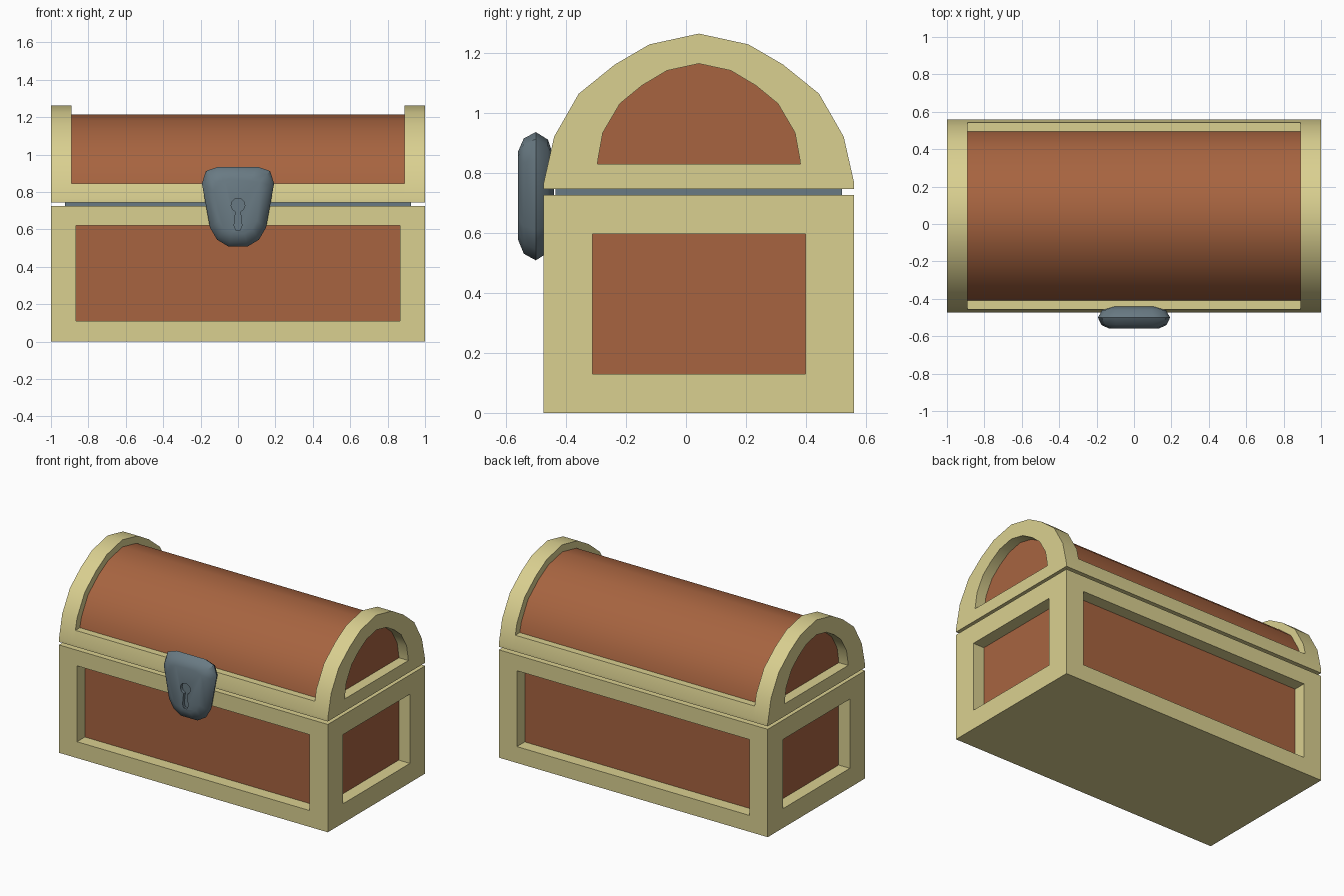
import bpy, bmesh, math
from mathutils import Vector

if "Cube" in bpy.data.objects:
    bpy.data.objects.remove(bpy.data.objects["Cube"])

CY = 0.043  # middle of the chest in y


def colour(name, rgb):
    m = bpy.data.materials.new(name)
    m.diffuse_color = (*rgb, 1)
    m.use_nodes = True
    m.node_tree.nodes["Principled BSDF"].inputs["Base Color"].default_value = m.diffuse_color
    return m


TRIM = colour("pale_trim", (0.70, 0.63, 0.28))
WOOD = colour("red_brown_wood", (0.386, 0.127, 0.051))
IRON = colour("grey_iron", (0.141, 0.195, 0.228))


def finish(name, bm, mats):
    bmesh.ops.recalc_face_normals(bm, faces=bm.faces)
    me = bpy.data.meshes.new(name)
    bm.to_mesh(me)
    bm.free()
    for m in mats:
        me.materials.append(m)
    ob = bpy.data.objects.new(name, me)
    bpy.context.collection.objects.link(ob)
    return ob


def smooth(ob, angle=30):
    bpy.ops.object.select_all(action='DESELECT')
    ob.select_set(True)
    bpy.context.view_layer.objects.active = ob
    bpy.ops.object.shade_smooth_by_angle(angle=math.radians(angle))


def loft(name, loops, mats, end_mat=0):
    """Skin a row of equal-length closed loops and cap both ends."""
    bm = bmesh.new()
    rings = [[bm.verts.new(p) for p in loop] for loop in loops]
    n = len(rings[0])
    for a, b in zip(rings, rings[1:]):
        for i in range(n):
            j = (i + 1) % n
            bm.faces.new((a[i], a[j], b[j], b[i]))
    bm.faces.new(rings[0])
    bm.faces.new(rings[-1]).material_index = end_mat
    return finish(name, bm, mats)


def box(bm, lo, hi):
    lo, hi = Vector(lo), Vector(hi)
    for v in bmesh.ops.create_cube(bm, size=1)["verts"]:
        v.co = (lo + hi) / 2 + v.co * (hi - lo)


def mirrored(half):
    """Half outline (+ side, bottom to top) to a closed outline."""
    return half + [(-u, w) for u, w in reversed(half) if u > 1e-6]


def along_x(half, x):
    return [(x, CY + u, w) for u, w in mirrored(half)]


# chest body with a recessed wooden panel on each of its four sides
bm = bmesh.new()
box(bm, (-1, CY - 0.517, 0), (1, CY + 0.517, 0.725))
bm.normal_update()
for f in [f for f in bm.faces if abs(f.normal.z) < 0.5]:
    nrm = f.normal.copy()
    bmesh.ops.inset_individual(bm, faces=[f], thickness=0.1)
    c = f.calc_center_median()
    for v in f.verts:
        if abs(nrm.y) > 0.5:
            v.co.x = math.copysign(0.865, v.co.x)
            v.co.z = 0.62 if v.co.z > c.z else 0.11
        else:
            v.co.y = CY + math.copysign(0.355, v.co.y - CY)
            v.co.z = 0.595 if v.co.z > c.z else 0.13
    floor = bmesh.ops.extrude_discrete_faces(bm, faces=[f])["faces"][0]
    bmesh.ops.translate(bm, verts=floor.verts, vec=nrm * -0.083)
    floor.material_index = 1
finish("chest_body", bm, [TRIM, WOOD])

# dark core showing in the gap under the lid
bm = bmesh.new()
box(bm, (-0.925, CY - 0.477, 0.70), (0.925, CY + 0.477, 0.77))
finish("inner_core", bm, [IRON])

# arched lid ends with recessed wooden panels
outer = [(0.517, 0.745), (0.517, 0.766), (0.482, 0.92), (0.40, 1.063),
         (0.28, 1.16), (0.165, 1.227), (0, 1.263)]
inner = [(0.338, 0.828), (0.336, 0.845), (0.32, 0.933), (0.263, 1.03),
         (0.19, 1.09), (0.106, 1.14), (0, 1.163)]
for side, s in (("left", -1), ("right", 1)):
    smooth(loft(side + "_lid_end",
                [along_x(outer, s * 0.89), along_x(outer, s),
                 along_x(inner, s), along_x(inner, s * 0.93)],
                [TRIM, WOOD], end_mat=1))

# lid rim and rounded wooden barrel between the ends
rim = [(0.517, 0.745), (0.517, 0.766), (0.499, 0.845)]
smooth(loft("lid_rim", [along_x(rim, -0.89), along_x(rim, 0.89)], [TRIM]))
barrel = [(0.453, 0.84), (0.435, 0.91), (0.365, 1.033), (0.255, 1.122),
          (0.15, 1.183), (0, 1.215)]
smooth(loft("lid_barrel", [along_x(barrel, -0.89), along_x(barrel, 0.89)], [WOOD]))

# rounded lock plate
plate = mirrored([(0.05, 0.508), (0.112, 0.545), (0.15, 0.61),
                  (0.193, 0.845), (0.172, 0.912), (0.105, 0.935)])
lock = loft("lock_plate",
            [[(u * k, y, 0.728 + (w - 0.728) * k) for u, w in plate]
             for y, k in ((-0.44, 0.6), (-0.46, 0.88), (-0.50, 1),
                          (-0.54, 0.9), (-0.56, 0.68))], [IRON])

# keyhole cut into the lock
hole = [(0.037 * math.cos(math.radians(a)), 0.73 + 0.037 * math.sin(math.radians(a)))
        for a in range(-70, 251, 32)]
hole += [(-0.021, 0.62), (-0.012, 0.597), (0.012, 0.597), (0.021, 0.62)]
cutter = loft("keyhole_cutter", [[(u, y, w) for u, w in hole] for y in (-0.60, -0.54)], [IRON])
cutter.hide_render = True
mod = lock.modifiers.new("keyhole", 'BOOLEAN')
mod.operation = 'DIFFERENCE'
mod.solver = 'EXACT'
mod.object = cutter
bpy.context.view_layer.objects.active = lock
bpy.ops.object.modifier_apply(modifier=mod.name)
bpy.data.objects.remove(cutter)
smooth(lock, 45)
